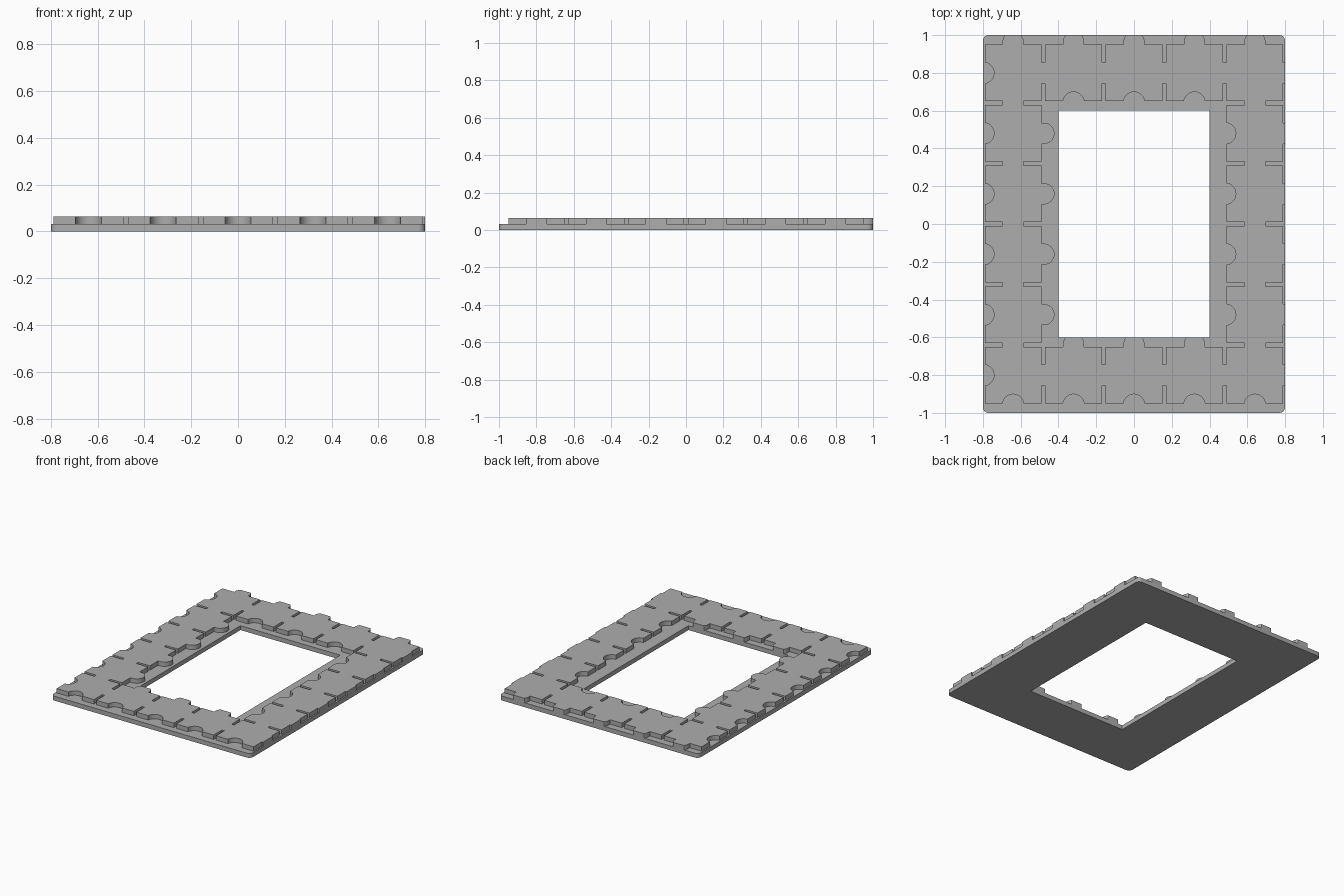
import bpy
import bmesh
from math import sin, cos, asin, pi, radians
from mathutils import Vector

cube = bpy.data.objects.get("Cube")
if cube:
    bpy.data.objects.remove(cube)

PITCH, HALF, GAP = 0.32, 0.15, 0.02       # tile spacing, half tile, slot width
KNOB_R, KNOB_AT = 0.056, 0.013            # knob radius, centre beyond tile edge
BASE_TOP, TOP = 0.032, 0.064
COLS, ROWS = 5, 6

grey = bpy.data.materials.new("plain grey")
grey.use_nodes = True
grey.diffuse_color = (0.42, 0.42, 0.42, 1)
grey.node_tree.nodes["Principled BSDF"].inputs["Base Color"].default_value = (0.42, 0.42, 0.42, 1)


def finish(name, bm, height):
    """Extrude the flat faces up and make an object with crisp edges."""
    result = bmesh.ops.extrude_face_region(bm, geom=bm.faces[:])
    moved = [v for v in result["geom"] if isinstance(v, bmesh.types.BMVert)]
    bmesh.ops.translate(bm, verts=moved, vec=(0, 0, height))
    bmesh.ops.recalc_face_normals(bm, faces=bm.faces[:])
    mesh = bpy.data.meshes.new(name)
    bm.to_mesh(mesh)
    bm.free()
    obj = bpy.data.objects.new(name, mesh)
    mesh.materials.append(grey)
    bpy.context.collection.objects.link(obj)
    bpy.ops.object.select_all(action="DESELECT")
    obj.select_set(True)
    bpy.context.view_layer.objects.active = obj
    bpy.ops.object.shade_smooth_by_angle(angle=radians(30))


# Base: rounded rectangle with a rectangular opening
def loop(bm, points):
    verts = [bm.verts.new((x, y, 0)) for x, y in points]
    return [bm.edges.new((v, verts[i - 1])) for i, v in enumerate(verts)]


def rounded_rectangle(w, h, r, steps=6):
    corners = [(1, 1), (-1, 1), (-1, -1), (1, -1)]
    return [(sx * (w - r) + r * cos(a), sy * (h - r) + r * sin(a))
            for q, (sx, sy) in enumerate(corners)
            for a in [(q + i / steps) * pi / 2 for i in range(steps + 1)]]


bm = bmesh.new()
rims = loop(bm, rounded_rectangle(0.8, 1.0, 0.03))
rims += loop(bm, [(0.4, 0.6), (-0.4, 0.6), (-0.4, -0.6), (0.4, -0.6)])
bmesh.ops.triangle_fill(bm, edges=rims, use_beauty=True)
finish("base_frame", bm, BASE_TOP)

# Knob outline as (along edge, out from edge), from the neighbour's edge outward
start = asin((GAP - KNOB_AT) / KNOB_R)
STEPS = 20
angles = [start + (pi - 2 * start) * i / STEPS for i in range(STEPS + 1)]
ARC = [(KNOB_R * cos(a), KNOB_AT + KNOB_R * sin(a)) for a in angles]


def knob(limit):
    """Tab that bridges the slot, trimmed flush with the base rim."""
    w = ARC[0][0]
    return [(s, min(out, limit)) for s, out in [(w, 0)] + ARC + [(-w, 0)]]


def tile(bm, col, row):
    cx = (col - (COLS - 1) / 2) * PITCH
    cy = (row - (ROWS - 1) / 2) * PITCH
    x_limit = 0.01 if col == COLS - 1 else 1
    y_limit = 0.05 if row == ROWS - 1 or (row == 0 and 0 < col < COLS - 1) else 1
    socket = [(s, out - GAP) for s, out in reversed(ARC)]
    # Counter-clockwise: front socket, right knob, back knob, left socket
    pts = [(-HALF, -HALF)] + [(s, -HALF + d) for s, d in socket]
    pts += [(HALF, -HALF)] + [(HALF + d, s) for s, d in reversed(knob(x_limit))]
    pts += [(HALF, HALF)] + [(s, HALF + d) for s, d in knob(y_limit)]
    pts += [(-HALF, HALF)] + [(-HALF + d, s) for s, d in reversed(socket)]
    bm.faces.new([bm.verts.new((cx + x, cy + y, BASE_TOP - 0.001)) for x, y in pts])


# Ring of interlocking tiles, welded together before extruding
bm = bmesh.new()
for col in range(COLS):
    for row in range(ROWS):
        if col in (0, COLS - 1) or row in (0, ROWS - 1):
            tile(bm, col, row)
bmesh.ops.remove_doubles(bm, verts=bm.verts[:], dist=0.0001)
finish("interlocking_tiles", bm, TOP - BASE_TOP + 0.001)
